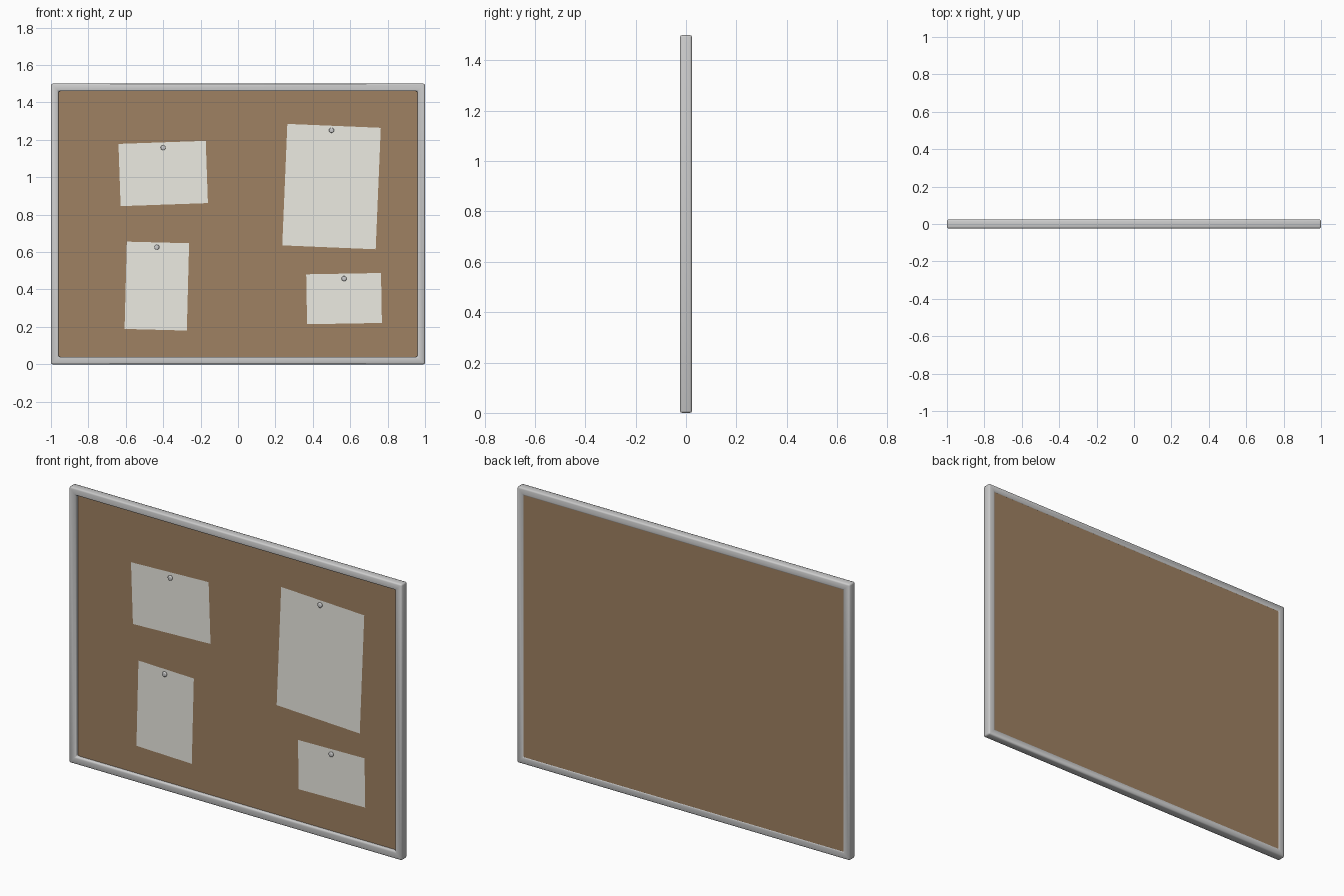
import bpy, bmesh
from math import radians
from mathutils import Matrix, Vector

if "Cube" in bpy.data.objects:
    bpy.data.objects.remove(bpy.data.objects["Cube"])


def material(name, rgb):
    m = bpy.data.materials.new(name)
    m.diffuse_color = (*rgb, 1)
    m.use_nodes = True
    m.node_tree.nodes["Principled BSDF"].inputs["Base Color"].default_value = m.diffuse_color
    return m


def add(name, bm, mat=None, smooth=False):
    bmesh.ops.recalc_face_normals(bm, faces=bm.faces)
    me = bpy.data.meshes.new(name)
    bm.to_mesh(me)
    bm.free()
    ob = bpy.data.objects.new(name, me)
    bpy.context.collection.objects.link(ob)
    if mat:
        me.materials.append(mat)
    if smooth:
        me.shade_smooth()
    return ob


cork = material("cork", (0.345, 0.219, 0.122))
white = material("paper", (0.84, 0.83, 0.765))

W, H, D, RIM = 1.0, 0.75, 0.0235, 0.04   # half width, half height, half depth, rim width
FRONT, BACK = -0.004, 0.020              # cork faces

# Frame: rectangular profile swept round four mitred corners, edges rounded
bm = bmesh.new()
profile = [(0, -D), (RIM, -D), (RIM, D), (0, D)]
rings = [[bm.verts.new((sx * (W - o), y, H + sz * (H - o))) for o, y in profile]
         for sx, sz in ((-1, -1), (1, -1), (1, 1), (-1, 1))]
for i in range(4):
    a, b = rings[i], rings[(i + 1) % 4]
    for j in range(4):
        k = (j + 1) % 4
        bm.faces.new((a[j], a[k], b[k], b[j]))
bmesh.ops.recalc_face_normals(bm, faces=bm.faces)
edges = [e for e in bm.edges if e.calc_face_angle(0) > 0.5]
bmesh.ops.bevel(bm, geom=edges, offset=0.008, segments=2, profile=0.5, affect='EDGES')
add("frame", bm, smooth=True)

# Cork panel, recessed at the front and nearly flush at the back
inset = RIM - 0.008
bm = bmesh.new()
bmesh.ops.create_cube(bm, size=1)
bmesh.ops.scale(bm, vec=(2 * (W - inset), BACK - FRONT, 2 * (H - inset)), verts=bm.verts)
bmesh.ops.translate(bm, vec=(0, (FRONT + BACK) / 2, H), verts=bm.verts)
add("cork_panel", bm, cork)

# Papers: centre x, z, width, height, clockwise tilt seen from the front, pin height
notes = [(-0.40, 1.02, 0.467, 0.333, -2.0, 1.158),
         (0.50, 0.95, 0.50, 0.65, 2.4, 1.251),
         (-0.434, 0.418, 0.333, 0.467, 1.5, 0.626),
         (0.567, 0.351, 0.40, 0.267, -1.0, 0.458)]
for n, (x, z, w, h, tilt, pin_z) in enumerate(notes, 1):
    # Single flat sheet facing the front
    bm = bmesh.new()
    corners = [(-w / 2, -h / 2), (w / 2, -h / 2), (w / 2, h / 2), (-w / 2, h / 2)]
    sheet = bm.faces.new([bm.verts.new((cx, 0, cz)) for cx, cz in corners])
    bm.transform(Matrix.Translation((x, FRONT - 0.002, z)) @ Matrix.Rotation(radians(tilt), 4, 'Y'))
    me = bpy.data.meshes.new(f"paper_{n}")
    bm.to_mesh(me)
    bm.free()
    me.materials.append(white)
    bpy.context.collection.objects.link(bpy.data.objects.new(f"paper_{n}", me))

    # Round push pin with a softened rim
    bm = bmesh.new()
    bmesh.ops.create_cone(bm, cap_ends=True, segments=16, radius1=0.0135, radius2=0.0135, depth=0.012)
    bmesh.ops.bevel(bm, geom=[e for e in bm.edges if e.calc_face_angle(0) > 1],
                    offset=0.005, segments=3, profile=0.5, affect='EDGES')
    bm.transform(Matrix.Translation(Vector((x, FRONT - 0.007, pin_z))) @ Matrix.Rotation(radians(90), 4, 'X'))
    add(f"pin_{n}", bm, smooth=True)
